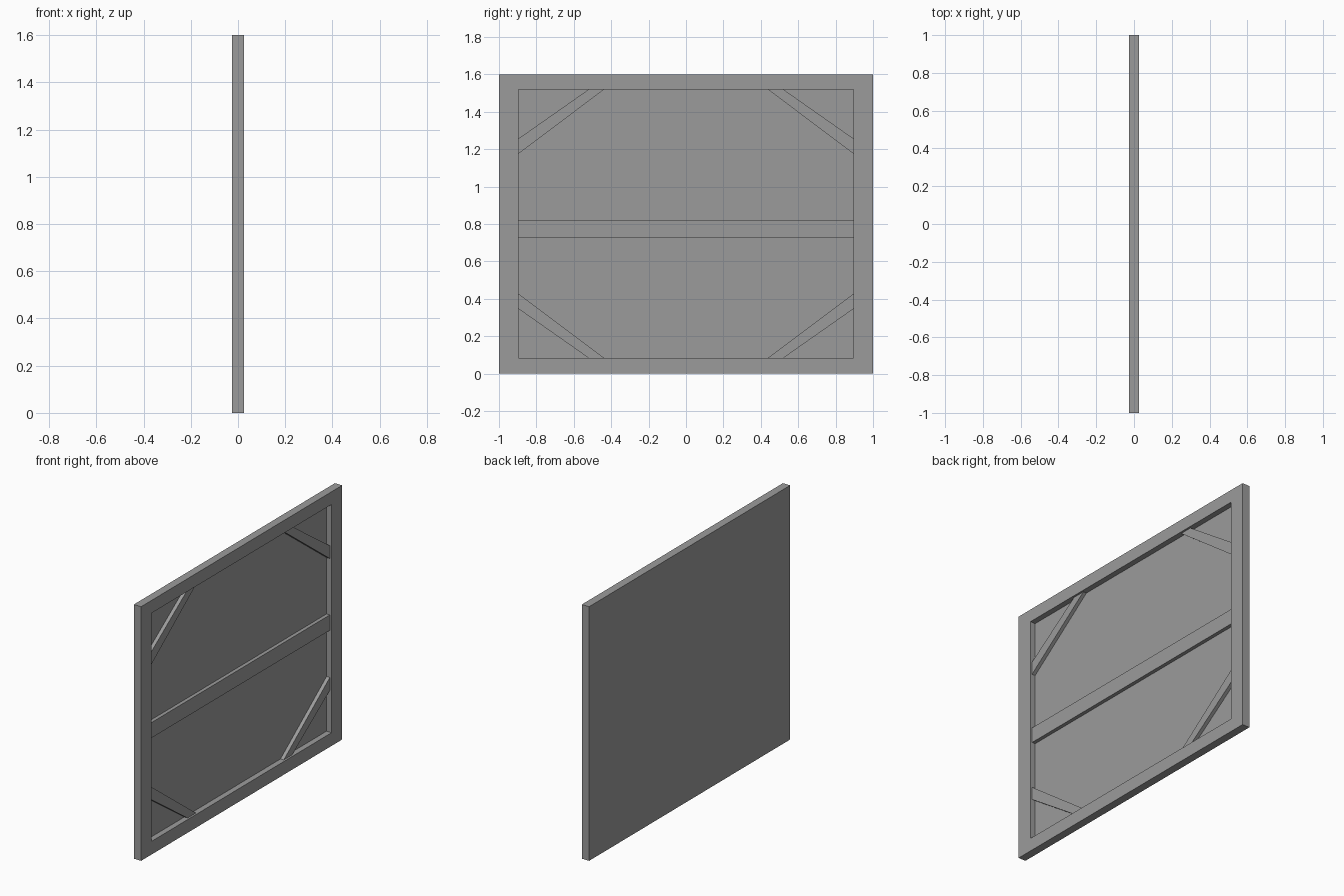
import bpy, bmesh

if "Cube" in bpy.data.objects:
    bpy.data.objects.remove(bpy.data.objects["Cube"])

BACK, PANEL, BRACE, FRONT = -0.0255, -0.01, 0.013, 0.0255   # depth layers along x
Y_IN, Z_LO, Z_HI = 0.895, 0.083, 1.52                       # frame opening
Z_MID = (Z_LO + Z_HI) / 2

# Dark grey shared by every part
grey = bpy.data.materials.new("dark_grey")
grey.diffuse_color = (0.33, 0.33, 0.33, 1)
grey.use_nodes = True
grey.node_tree.nodes["Principled BSDF"].inputs["Base Color"].default_value = grey.diffuse_color


def finish(name, bm):
    bmesh.ops.recalc_face_normals(bm, faces=bm.faces)
    mesh = bpy.data.meshes.new(name)
    bm.to_mesh(mesh)
    bm.free()
    mesh.materials.append(grey)
    obj = bpy.data.objects.new(name, mesh)
    bpy.context.collection.objects.link(obj)
    return obj


def prism(name, outline, x0, x1):
    """Extrude a (y, z) outline from x0 to x1."""
    bm = bmesh.new()
    face = bm.faces.new([bm.verts.new((x0, y, z)) for y, z in outline])
    ext = bmesh.ops.extrude_face_region(bm, geom=[face])
    moved = [v for v in ext["geom"] if isinstance(v, bmesh.types.BMVert)]
    bmesh.ops.translate(bm, verts=moved, vec=(x1 - x0, 0, 0))
    return finish(name, bm)


def rect(y, z0, z1):
    return [(-y, z0), (y, z0), (y, z1), (-y, z1)]


# Stretcher frame with the canvas panel closing its back: one recessed slab
bm = bmesh.new()
back, rim, lip, bed = [
    [bm.verts.new((x, y, z)) for y, z in loop]
    for x, loop in ((BACK, rect(1, 0, 1.6)), (FRONT, rect(1, 0, 1.6)),
                    (FRONT, rect(Y_IN, Z_LO, Z_HI)), (PANEL, rect(Y_IN, Z_LO, Z_HI)))]
for a, b in ((back, rim), (rim, lip), (lip, bed)):
    for i in range(4):
        j = (i + 1) % 4
        bm.faces.new((a[i], a[j], b[j], b[i]))
bm.faces.new(back)
bm.faces.new(bed)
finish("canvas_frame", bm)

# Horizontal bar across the middle
prism("cross_bar", rect(Y_IN, 0.724, 0.821), PANEL, BRACE)

# Diagonal corner braces, mirrored into all four corners
corner = [(Y_IN, 1.257), (0.52, Z_HI), (0.437, Z_HI), (Y_IN, 1.176)]
for sy, side in ((-1, "left"), (1, "right")):
    for sz, level in ((-1, "lower"), (1, "upper")):
        prism(f"{level}_{side}_brace",
              [(sy * y, Z_MID + sz * (z - Z_MID)) for y, z in corner], PANEL, BRACE)
